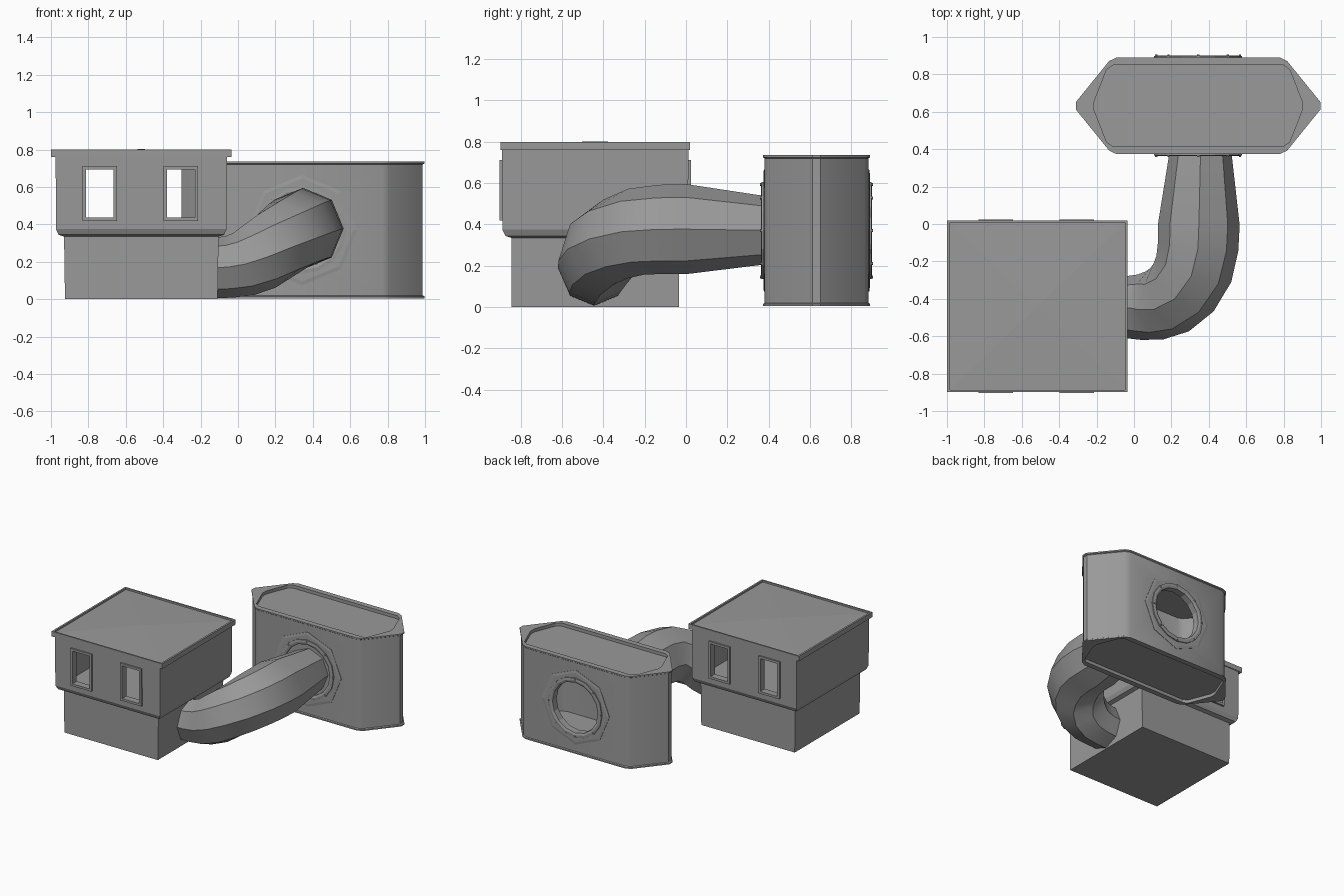
import bpy, bmesh, math
from mathutils import Vector

cube = bpy.data.objects.get("Cube")
if cube:
    bpy.data.objects.remove(cube, do_unlink=True)

GREY = (0.32, 0.32, 0.32, 1)
grey = bpy.data.materials.new("plain grey")
grey.use_nodes = True
grey.diffuse_color = GREY
grey.node_tree.nodes["Principled BSDF"].inputs["Base Color"].default_value = GREY


def loft(name, rings, caps=True, closed=False):
    """Skin equal-length point rings, capping the ends or closing the loop."""
    bm = bmesh.new()
    rows = [[bm.verts.new(p) for p in ring] for ring in rings]
    n = len(rows[0])
    pairs = list(zip(rows, rows[1:])) + ([(rows[-1], rows[0])] if closed else [])
    for a, b in pairs:
        for i in range(n):
            j = (i + 1) % n
            bm.faces.new((a[i], a[j], b[j], b[i]))
    if caps and not closed:
        bm.faces.new(rows[0])
        bm.faces.new(rows[-1])
    bmesh.ops.recalc_face_normals(bm, faces=bm.faces)
    mesh = bpy.data.meshes.new(name)
    bm.to_mesh(mesh)
    bm.free()
    mesh.materials.append(grey)
    obj = bpy.data.objects.new(name, mesh)
    bpy.context.collection.objects.link(obj)
    return obj


def apply_modifiers(obj):
    bpy.context.view_layer.update()
    deps = bpy.context.evaluated_depsgraph_get()
    mesh = bpy.data.meshes.new_from_object(obj.evaluated_get(deps))
    obj.modifiers.clear()
    obj.data = mesh


def cut(obj, cutter):
    mod = obj.modifiers.new("cut", 'BOOLEAN')
    mod.operation, mod.solver, mod.object = 'DIFFERENCE', 'EXACT', cutter
    apply_modifiers(obj)
    bpy.data.objects.remove(cutter, do_unlink=True)


def smooth(obj, angle=30):
    bpy.ops.object.select_all(action='DESELECT')
    obj.select_set(True)
    bpy.context.view_layer.objects.active = obj
    bpy.ops.object.shade_smooth_by_angle(angle=math.radians(angle))


def rect(cx, cy, hx, hy, z):
    return [(cx + sx * hx, cy + sy * hy, z)
            for sx, sy in ((-1, -1), (1, -1), (1, 1), (-1, 1))]


def upright_rect(cx, y, cz, hx, hz):
    return [(x, y, z) for x, z, _ in rect(cx, cz, hx, hz, 0)]


# House: lower storey, overhanging upper storey, roof rim and shallow roof
HX, HY = -0.517, -0.44
profile = [(0.408, 0.405, 0), (0.413, 0.405, 0.335), (0.443, 0.435, 0.345),
           (0.456, 0.449, 0.375), (0.458, 0.452, 0.76), (0.482, 0.459, 0.76),
           (0.482, 0.459, 0.80), (0.468, 0.447, 0.80), (0.468, 0.447, 0.787),
           (0.01, 0.01, 0.802)]
house = loft("house", [rect(HX, HY, *p) for p in profile])
cut(house, loft("room", [rect(HX, HY, 0.42, 0.415, z) for z in (0.38, 0.75)]))

# Windows on the front and back of the house
WZ = 0.565
for x, side in ((-0.74, "right"), (-0.305, "left")):
    cut(house, loft("opening", [upright_rect(x, HY + s, WZ, 0.075, 0.13)
                                for s in (-0.6, 0.6)]))
    for s, face in ((-1, "front"), (1, "back")):
        outer, inner = (0.092, 0.147), (0.074, 0.129)
        loft(f"{face}_{side}_window_frame",
             [upright_rect(x, HY + s * y, WZ, *size) for size, y in
              ((outer, 0.44), (outer, 0.464), (inner, 0.464), (inner, 0.41))],
             closed=True)


# Tank: long hexagonal shell with trimmed corners and recessed ends
TX, TY, TZ = 0.343, 0.632, 0.37


def hexagon(hx, hy, flat, z, trim=0.025):
    pts = [Vector((TX + x, TY + y, z)) for x, y in
           ((hx, 0), (flat, hy), (-flat, hy), (-hx, 0), (-flat, -hy), (flat, -hy))]
    out = []
    for i, p in enumerate(pts):
        for q in (pts[i - 1], pts[(i + 1) % len(pts)]):
            out.append(p + (q - p).normalized() * trim)
    return out


BODY, FLANGE, LIP = (0.66, 0.252, 0.455), (0.67, 0.259, 0.46), (0.565, 0.217, 0.48)
half = [(LIP, 0.34), (LIP, 0.365), (FLANGE, 0.365), (FLANGE, 0.355), (BODY, 0.35)]
tank = loft("tank", [hexagon(*size, TZ + z) for size, z in half] +
            [hexagon(*size, TZ - z) for size, z in reversed(half)])
cut(tank, loft("tank_hollow", [hexagon(0.6, 0.215, 0.43, TZ + s * 0.32) for s in (-1, 1)]))


# Round ports on the tank front and back
def port_ring(r, y, n):
    return [(TX + r * math.sin(a), TY + y, TZ + r * math.cos(a))
            for a in (math.tau * i / n for i in range(n))]


cut(tank, loft("back_port", [port_ring(0.2, y, 16) for y in (0.1, 0.4)]))
cut(tank, loft("front_port", [port_ring(0.15, y, 16) for y in (-0.1, -0.4)]))
smooth(tank)

for s, face in ((-1, "front"), (1, "back")):
    loft(f"{face}_port_plate",
         [port_ring(r, s * y, 8) for r, y in
          ((0.295, 0.24), (0.295, 0.255), (0.275, 0.258), (0.23, 0.258), (0.23, 0.24))],
         closed=True)
    loft(f"{face}_port_collar",
         [port_ring(r, s * y, 16) for r, y in
          ((0.235, 0.24), (0.235, 0.266), (0.215, 0.268), (0.198, 0.262), (0.198, 0.21))],
         closed=True)
    # Small bolts around each collar
    for i, (x, y, z) in enumerate(port_ring(0.224, s * 0.268, 8)):
        bpy.ops.mesh.primitive_cylinder_add(vertices=6, radius=0.007, depth=0.01,
                                            location=(x, y, z),
                                            rotation=(math.pi / 2, 0, 0))
        bolt = bpy.context.object
        bolt.name = f"{face}_port_bolt_{i + 1}"
        bolt.data.materials.append(grey)

# Pipe: eight-sided duct bending down from the tank to the house
path = [((0.355, 0.40, 0.372), 0.165), ((0.355, 0.35, 0.372), 0.17),
        ((0.347, 0.0, 0.377), 0.218), ((0.343, -0.12, 0.376), 0.216),
        ((0.32, -0.24, 0.365), 0.212), ((0.265, -0.34, 0.33), 0.205),
        ((0.19, -0.405, 0.28), 0.198), ((0.11, -0.435, 0.225), 0.188),
        ((0.03, -0.445, 0.188), 0.175), ((-0.05, -0.445, 0.172), 0.165),
        ((-0.13, -0.445, 0.168), 0.162)]
points = [Vector(p) for p, _ in path]
rings = []
for i, (p, r) in enumerate(path):
    tangent = points[min(i + 1, len(path) - 1)] - points[max(i - 1, 0)]
    side = tangent.cross(Vector((0, 0, 1))).normalized()
    up = side.cross(tangent).normalized()
    rings.append([points[i] + r * (math.cos(a) * side + math.sin(a) * up)
                  for a in (math.tau * k / 8 for k in range(8))])
pipe = loft("pipe", rings, caps=False)
wall = pipe.modifiers.new("wall", 'SOLIDIFY')
wall.thickness, wall.offset = 0.015, -1
apply_modifiers(pipe)
smooth(pipe)
